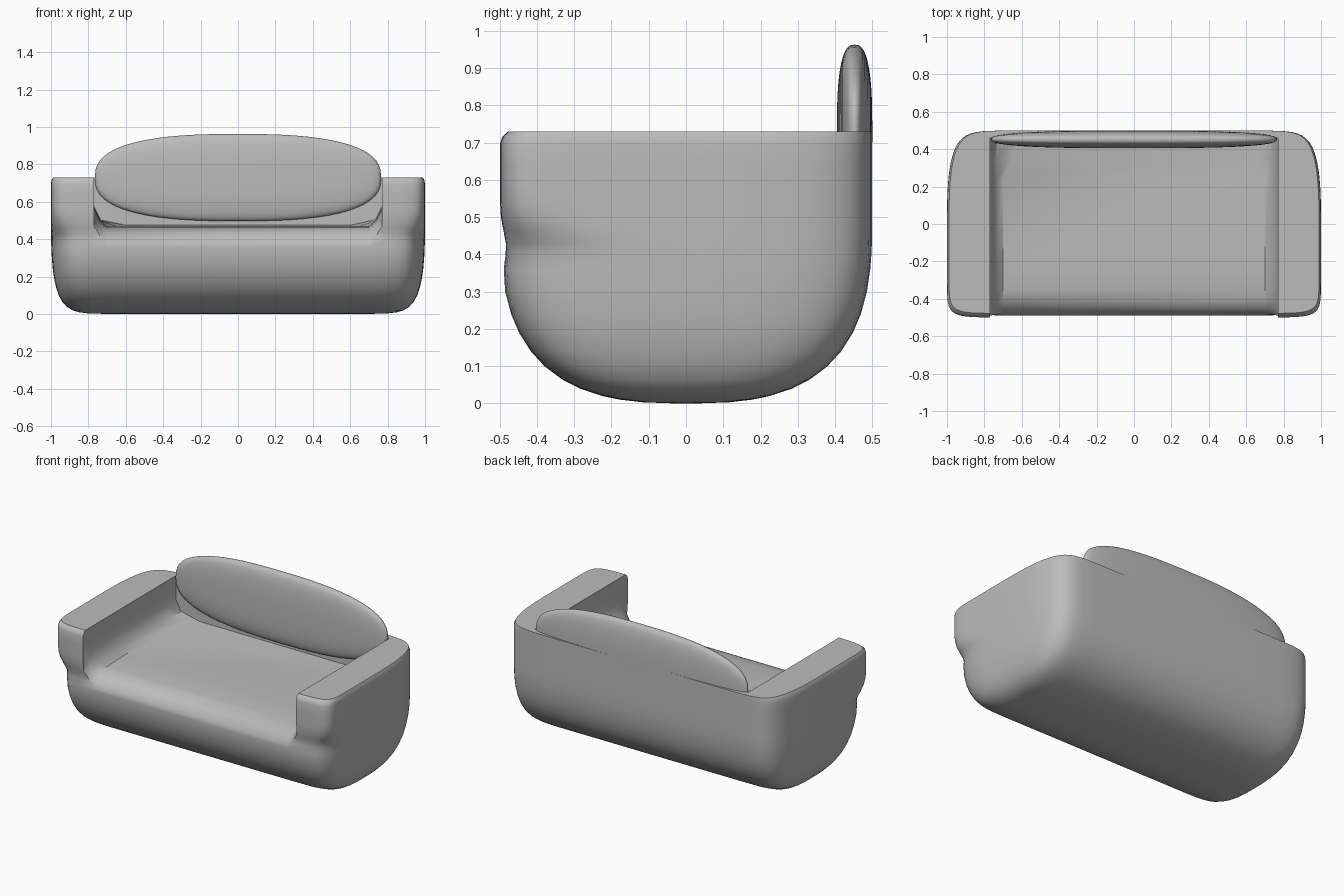
import bpy, bmesh, math

if "Cube" in bpy.data.objects:
    bpy.data.objects.remove(bpy.data.objects["Cube"])

grey = bpy.data.materials.new("grey fabric")
grey.diffuse_color = (0.5, 0.5, 0.5, 1)
grey.use_nodes = True
grey.node_tree.nodes["Principled BSDF"].inputs["Base Color"].default_value = grey.diffuse_color


def power(v, e):
    return math.copysign(abs(v) ** e, v)


def smooth(a, b, v):
    t = min(1, max(0, (v - a) / (b - a)))
    return t * t * (3 - 2 * t)


def loft(name, rings):
    """Skin a list of equal-length closed rings and cap both ends."""
    bm = bmesh.new()
    rows = [[bm.verts.new(p) for p in ring] for ring in rings]
    n = len(rows[0])
    for a, b in zip(rows, rows[1:]):
        for i in range(n):
            j = (i + 1) % n
            bm.faces.new((a[i], a[j], b[j], b[i]))
    bm.faces.new(rows[0][::-1])
    bm.faces.new(rows[-1])
    bmesh.ops.recalc_face_normals(bm, faces=bm.faces)
    mesh = bpy.data.meshes.new(name)
    bm.to_mesh(mesh)
    bm.free()
    obj = bpy.data.objects.new(name, mesh)
    bpy.context.collection.objects.link(obj)
    mesh.materials.append(grey)
    return obj


def shade(obj, angle):
    bpy.ops.object.select_all(action='DESELECT')
    obj.select_set(True)
    bpy.context.view_layer.objects.active = obj
    bpy.ops.object.shade_smooth_by_angle(angle=math.radians(angle))


# Body: rounded tub, squarer at the front of the arms
def body_ring(z, sides=72):
    k = (1 - (max(0, 0.5 - z) / 0.5) ** 2.8) ** (1 / 2.8)
    front_exp = 2.8 + 11 * smooth(0.4, 0.58, z)
    dip = 1 - 0.03 * math.exp(-((z - 0.42) / 0.06) ** 2)
    inset = {0.715: 0.006, 0.73: 0.022}.get(z, 0)
    ring = []
    for i in range(sides):
        t = 2 * math.pi * (i + 0.5) / sides
        c, s = math.cos(t), math.sin(t)
        x = power(c, 2 / 18) * k ** 0.155 * (1 - inset * 0.5)
        if s > 0:
            y = 0.5 * power(s, 2 / 2.8) * k
        else:
            y = (0.5 - inset) * power(s, 2 / front_exp) * k * dip
        ring.append((x, y, z))
    return ring


levels = [0.0001, 0.003, 0.01, 0.02, 0.04, 0.065, 0.1, 0.14, 0.19, 0.24, 0.3,
          0.36, 0.4, 0.43, 0.46, 0.5, 0.54, 0.58, 0.64, 0.695, 0.715, 0.73]
body = loft("body_with_arms", [body_ring(z) for z in levels])

# Seat hollow: floor rolls down at the front, corners filled at the back
stations = [(-0.6, 0.3, 0.70), (-0.495, 0.36, 0.70), (-0.475, 0.40, 0.70),
            (-0.45, 0.43, 0.70), (-0.41, 0.452, 0.70), (-0.35, 0.463, 0.70),
            (-0.2, 0.47, 0.70), (0.24, 0.47, 0.70), (0.36, 0.47, 0.65),
            (0.46, 0.475, 0.60)]
hollow = loft("seat_hollow_cutter", [
    [(-w, y, f), (w, y, f), (0.735, y, f + 0.03), (0.77, y, f + 0.1),
     (0.77, y, 1), (-0.77, y, 1), (-0.77, y, f + 0.1), (-0.735, y, f + 0.03)]
    for y, f, w in stations])
hollow.hide_render = True

cut = body.modifiers.new("hollow", 'BOOLEAN')
cut.operation = 'DIFFERENCE'
cut.solver = 'EXACT'
cut.object = hollow
bpy.context.view_layer.objects.active = body
body.select_set(True)
bpy.ops.object.modifier_apply(modifier=cut.name)
bpy.data.objects.remove(hollow, do_unlink=True)
shade(body, 40)


# Back cushion: flattened oval pillow
def cushion_ring(a, sides=64):
    y = 0.4525 + 0.0475 * power(math.sin(a), 2 / 2.6)
    r = abs(math.cos(a)) ** (2 / 2.8)
    return [(0.765 * r * power(math.cos(t), 2 / 2.6), y,
             0.73 + 0.233 * r * power(math.sin(t), 2 / 2.6))
            for t in (2 * math.pi * i / sides for i in range(sides))]


cushion = loft("back_cushion", [
    cushion_ring(math.radians(-88 + 176 * i / 24)) for i in range(25)])
shade(cushion, 60)
